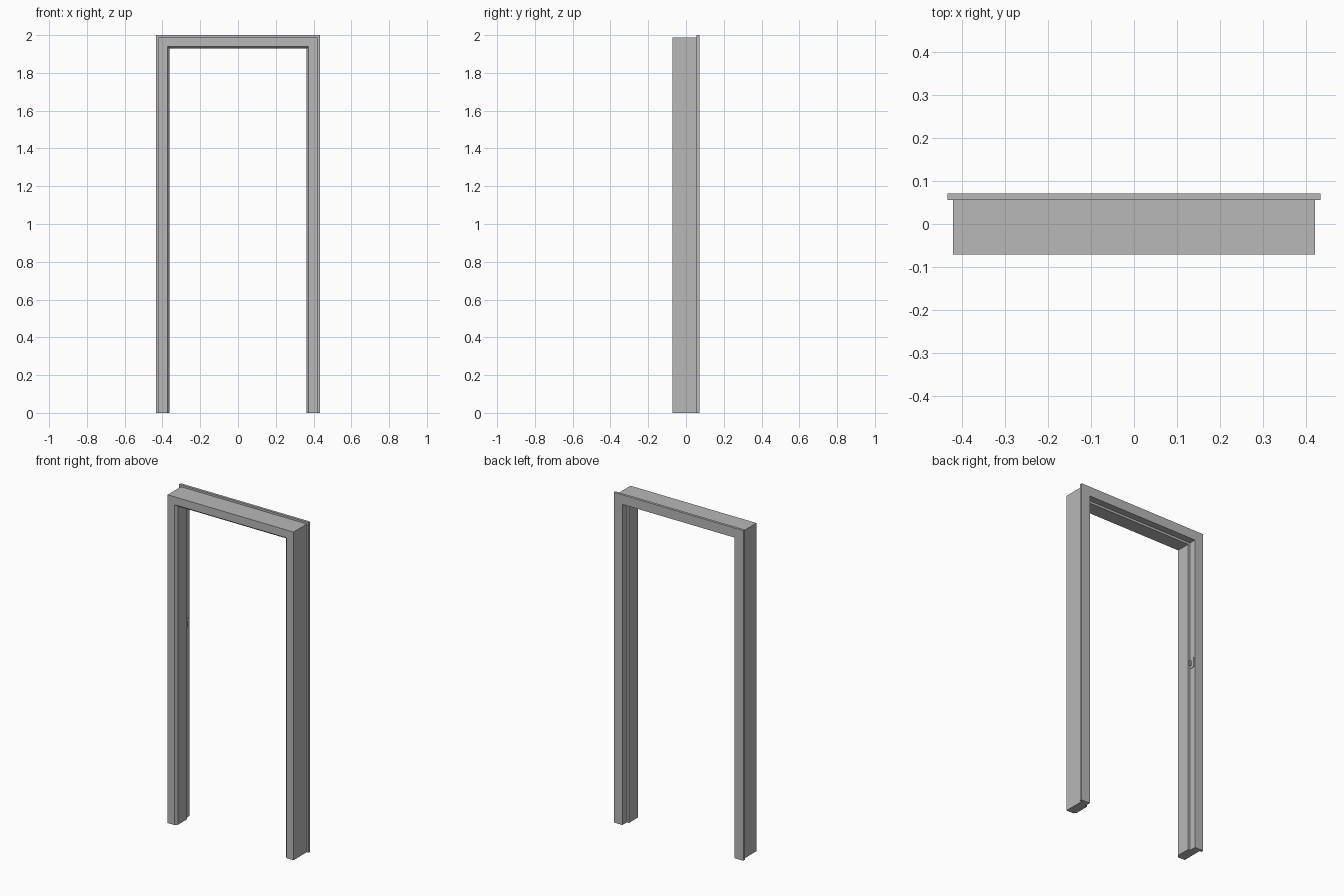
import bpy
import bmesh

HALF_WIDTH = 0.434
HEIGHT = 2.0

cube = bpy.data.objects.get("Cube")
if cube:
    bpy.data.objects.remove(cube, do_unlink=True)


def make_material(name, value):
    mat = bpy.data.materials.new(name)
    mat.use_nodes = True
    colour = (value, value, value, 1)
    mat.diffuse_color = colour
    mat.node_tree.nodes["Principled BSDF"].inputs["Base Color"].default_value = colour
    return mat


grey = make_material("light grey", 0.48)


def finish(name, bm):
    bmesh.ops.recalc_face_normals(bm, faces=bm.faces)
    mesh = bpy.data.meshes.new(name)
    bm.to_mesh(mesh)
    bm.free()
    mesh.materials.append(grey)
    obj = bpy.data.objects.new(name, mesh)
    bpy.context.collection.objects.link(obj)
    return obj


def sweep_frame(name, profile):
    """Sweep an (inset, y) section up one jamb, across and down, with mitres."""
    bm = bmesh.new()
    rings = []
    for side, top in ((-1, False), (-1, True), (1, True), (1, False)):
        rings.append([bm.verts.new((side * (HALF_WIDTH - inset), y,
                                    HEIGHT - inset if top else 0))
                      for inset, y in profile])
    n = len(profile)
    for a, b in zip(rings, rings[1:]):
        for i in range(n):
            j = (i + 1) % n
            bm.faces.new((a[i], a[j], b[j], b[i]))
    bm.faces.new(rings[0])
    bm.faces.new(rings[-1])
    return finish(name, bm)


def box(name, low, high):
    bm = bmesh.new()
    bmesh.ops.create_cube(bm, size=1)
    for v in bm.verts:
        v.co = [lo + (c + 0.5) * (hi - lo) for c, lo, hi in zip(v.co, low, high)]
    return finish(name, bm)


# Jambs and head: chamfered front, door stop, rear rebate and rear outer lip
sweep_frame("door_frame", [
    (0.012, -0.0715), (0.060, -0.0715), (0.072, -0.056),
    (0.072, 0.030), (0.058, 0.030), (0.058, 0.0715),
    (0, 0.0715), (0, 0.056), (0.012, 0.056),
])

# Latch strike plate in the rebate, with a small tongue
box("strike_plate", (-0.377, 0.032, 1.145), (-0.374, 0.062, 1.205))
box("strike_tongue", (-0.375, 0.036, 1.16), (-0.364, 0.042, 1.19))
